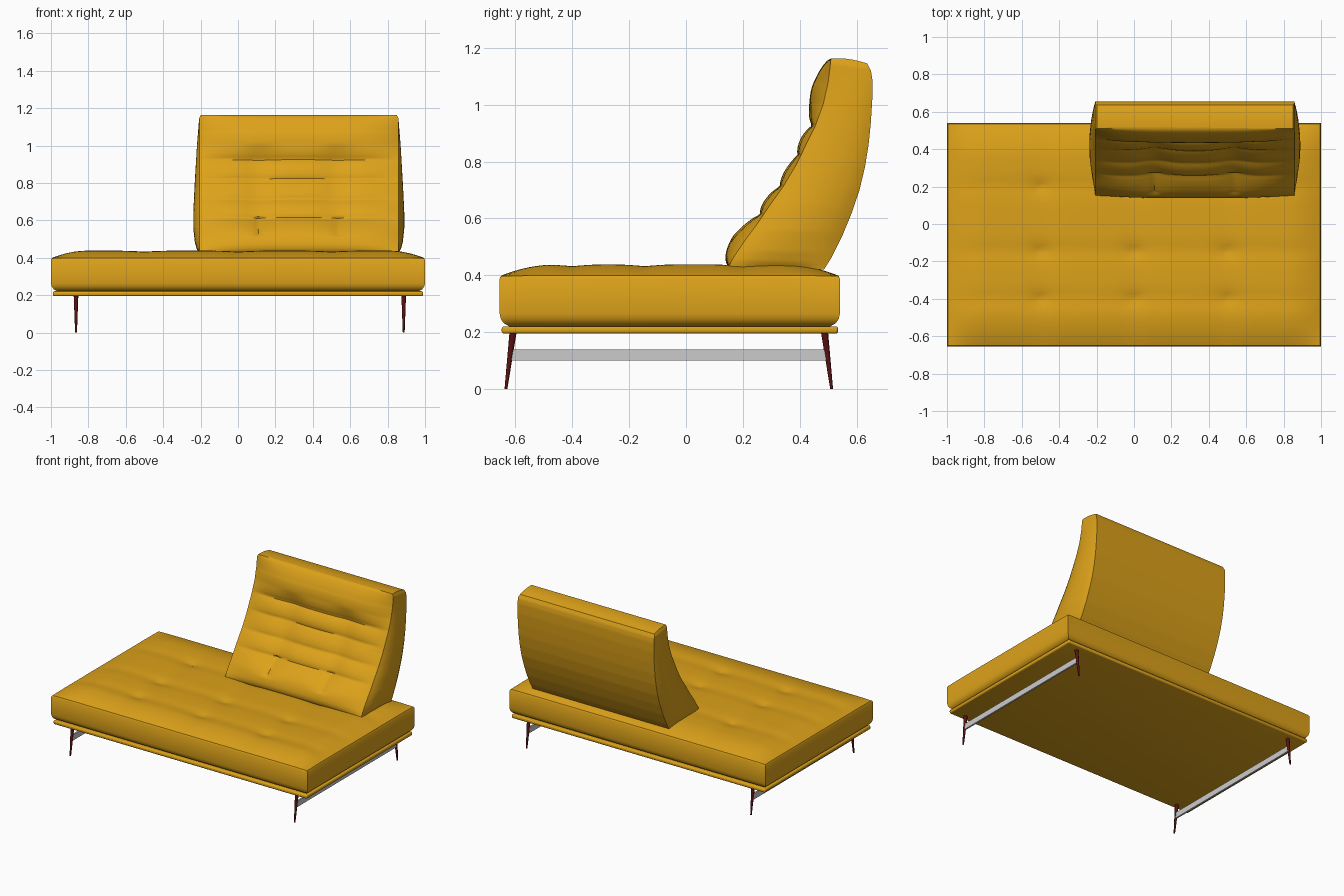
import bpy, bmesh, math
from mathutils import Vector

if "Cube" in bpy.data.objects:
    bpy.data.objects.remove(bpy.data.objects["Cube"])


def material(name, color):
    m = bpy.data.materials.new(name)
    m.diffuse_color = color
    m.use_nodes = True
    m.node_tree.nodes["Principled BSDF"].inputs["Base Color"].default_value = m.diffuse_color
    return m


FABRIC = material("mustard_fabric", (0.72, 0.36, 0.01, 1))
WOOD = material("dark_red_wood", (0.10, 0.006, 0.006, 1))


def finish(name, bm, mat=None, angle=40):
    bmesh.ops.recalc_face_normals(bm, faces=bm.faces)
    me = bpy.data.meshes.new(name)
    bm.to_mesh(me)
    bm.free()
    ob = bpy.data.objects.new(name, me)
    bpy.context.collection.objects.link(ob)
    if mat:
        me.materials.append(mat)
    bpy.ops.object.select_all(action='DESELECT')
    ob.select_set(True)
    bpy.context.view_layer.objects.active = ob
    bpy.ops.object.shade_smooth_by_angle(angle=math.radians(angle))
    return ob


def box(name, lo, hi, mat=None, bevel=0):
    lo, hi = Vector(lo), Vector(hi)
    bm = bmesh.new()
    bmesh.ops.create_cube(bm, size=1)
    for v in bm.verts:
        v.co = (lo + hi) / 2 + v.co * (hi - lo)
    if bevel:
        bmesh.ops.bevel(bm, geom=bm.edges[:], offset=bevel, segments=3,
                        profile=0.5, affect='EDGES')
    return finish(name, bm, mat)


def interp(pts, x):
    for (a, ya), (b, yb) in zip(pts, pts[1:]):
        if x <= b:
            return ya + (yb - ya) * max(0, (x - a) / (b - a))
    return pts[-1][1]


def gauss(x, w):
    return math.exp(-(x / w) ** 2)


# Seat cushion: tufted top grid with walls extruded down and rounded under
YC, HY = -0.057, 0.598
TUFT_X, TUFT_Y = (-0.5, 0, 0.5), (-0.4, -0.145, 0.2)


def seat_top(x, y):
    def crown(d):
        return 1 - (1 - min(d / 0.2, 1)) ** 2
    e = crown(1 - abs(x)) * crown(HY - abs(y - YC))
    groove = sum(0.005 * gauss(y - t, 0.05) for t in TUFT_Y)
    groove += sum(0.004 * gauss(x - t, 0.08) for t in TUFT_X)
    dip = sum(0.016 * math.exp(-math.hypot((x - a) / 1.4, y - b) / 0.03)
              for a in TUFT_X for b in TUFT_Y)
    return 0.397 + e * (0.041 - groove - dip)


bm = bmesh.new()
bmesh.ops.create_grid(bm, x_segments=100, y_segments=60, size=1)
for v in bm.verts:
    x, y = v.co.x * 0.994, YC + v.co.y * (HY - 0.006)
    v.co = (x, y, seat_top(x, y))
edges = [e for e in bm.edges if e.is_boundary]
for inset, z in ((0, 0.388), (0, 0.265), (0.004, 0.247), (0.014, 0.232), (0.035, 0.22)):
    geom = bmesh.ops.extrude_edge_only(bm, edges=edges)["geom"]
    edges = [g for g in geom if isinstance(g, bmesh.types.BMEdge) and g.is_boundary]
    for v in {v for e in edges for v in e.verts}:
        # outer coordinates snap to the wall, others slide inside it
        dx, dy = v.co.x, v.co.y - YC
        mx, my = 1 - inset, HY - inset
        if abs(dx) > 0.96:
            dx = math.copysign(mx if abs(dx) > 0.98 or inset > 0.03 else min(abs(dx), mx), dx)
        if abs(dy) > HY - 0.04:
            dy = math.copysign(my if abs(dy) > HY - 0.018 or inset > 0.03 else min(abs(dy), my), dy)
        v.co = (dx, YC + dy, z)
bmesh.ops.contextual_create(bm, geom=edges)
finish("seat_cushion", bm, FABRIC, 35)

# Base board
box("base_board", (-0.99, -0.648, 0.195), (0.99, 0.535, 0.221), FABRIC, 0.009)

# Backrest: stacked rings with quilted front, puffed sides and curved back
FRONT = [(.43, .15), (.46, .165), (.52, .205), (.58, .25), (.64, .29), (.71, .34),
         (.79, .388), (.86, .422), (.92, .452), (1.0, .482), (1.08, .50), (1.163, .51)]
BACK = [(.42, .485), (.46, .51), (.54, .55), (.62, .583), (.70, .61), (.78, .629),
        (.86, .642), (.94, .65), (1.02, .655), (1.09, .655), (1.12, .65), (1.145, .637)]
PUFF = [(0, 0), (.03, .014), (.08, .024), (.18, .032), (.3, .032), (.5, .025), (.8, .012), (1, 0)]
SEAMS = (.43, .61, .71, .82, .925, 1.163)
HEIGHTS = (.045, .026, .024, .026, .052)
XC, HX = 0.325, 0.532
TUFTS = (0.11, 0.535)


def quilt(x, z):
    u = abs(x - XC) / HX
    w = 1 - u ** 4
    k = max(i for i in range(5) if z >= SEAMS[i] - 1e-6)
    f = (z - SEAMS[k]) / (SEAMS[k + 1] - SEAMS[k])
    base = .008 * min(1, (z - .43) / .1, (1.163 - z) / .1)
    near = max(gauss(x - t, 0.09) for t in TUFTS)
    bulge = (HEIGHTS[k] - .008) * max(0, math.sin(math.pi * min(f, 1))) ** 0.6
    inner = min(1, max(0, (z - .5) / .1)) * min(1, max(0, (1.0 - z) / .08))
    d = base + bulge * (1 - .25 * near * inner) - .014 * near * inner
    if .51 < z < .62:
        d -= .014 * max(math.exp(-abs(x - t) / .015) for t in TUFTS)
    return d * w


bm = bmesh.new()
NX, NS, NZ = 64, 10, 88
rings = []
for j in range(NZ + 1):
    t = j / NZ
    zf, zb = .43 + .733 * t, .42 + .725 * t
    yf, yb, p = interp(FRONT, zf), interp(BACK, zb), interp(PUFF, t)
    hx = HX - .008 * max(0, (t - .98) / .02)
    pts = []
    for i in range(NX + 1):
        x = XC + hx * (2 * i / NX - 1)
        d = quilt(x, zf)
        pts.append((x, yf - d, zf + .25 * d * min(1, 4 * (1 - t))))
    side = []
    for i in range(1, NS):
        s = i / NS
        lift = .006 * math.sin(math.pi * s) if j == NZ else 0
        side.append((hx + p * math.sin(math.pi * s) ** .7,
                     yf + (yb - yf) * s, zf + (zb - zf) * s + lift))
    pts += [(XC + a, y, z) for a, y, z in side]
    pts += [(XC + hx, yb, zb), (XC - hx, yb, zb)]
    pts += [(XC - a, y, z) for a, y, z in reversed(side)]
    rings.append([bm.verts.new(q) for q in pts])
n = len(rings[0])
for a, b in zip(rings, rings[1:]):
    for i in range(n):
        bm.faces.new((a[i], a[(i + 1) % n], b[(i + 1) % n], b[i]))
# caps as strips from right side to left side
for r in (rings[0], rings[-1]):
    right = r[NX:NX + NS + 1]
    left = [r[0]] + list(reversed(r[NX + NS + 1:]))
    bm.faces.new(r[:NX + 1] + [right[1], left[1]])
    for i in range(1, NS):
        bm.faces.new((right[i], right[i + 1], left[i + 1], left[i]))
finish("backrest_cushion", bm, FABRIC, 45)


# Splayed tapered legs and the grey side rails between them
def leg(name, x, y_top, y_bottom):
    bm = bmesh.new()
    bmesh.ops.create_cone(bm, cap_ends=True, segments=16, radius1=.005,
                          radius2=.0125, depth=.2)
    for v in bm.verts:
        f = (v.co.z + .1) / .2
        v.co = (v.co.x + x, v.co.y + y_bottom + (y_top - y_bottom) * f, .2 * f)
    finish(name, bm, WOOD)


for side, x in (("left", -0.866), ("right", 0.886)):
    leg(f"front_leg_{side}", x, -0.608, -0.633)
    leg(f"back_leg_{side}", x, 0.487, 0.512)
    box(f"side_rail_{side}", (x - .006, -0.615, .10), (x + .006, 0.495, .14))
